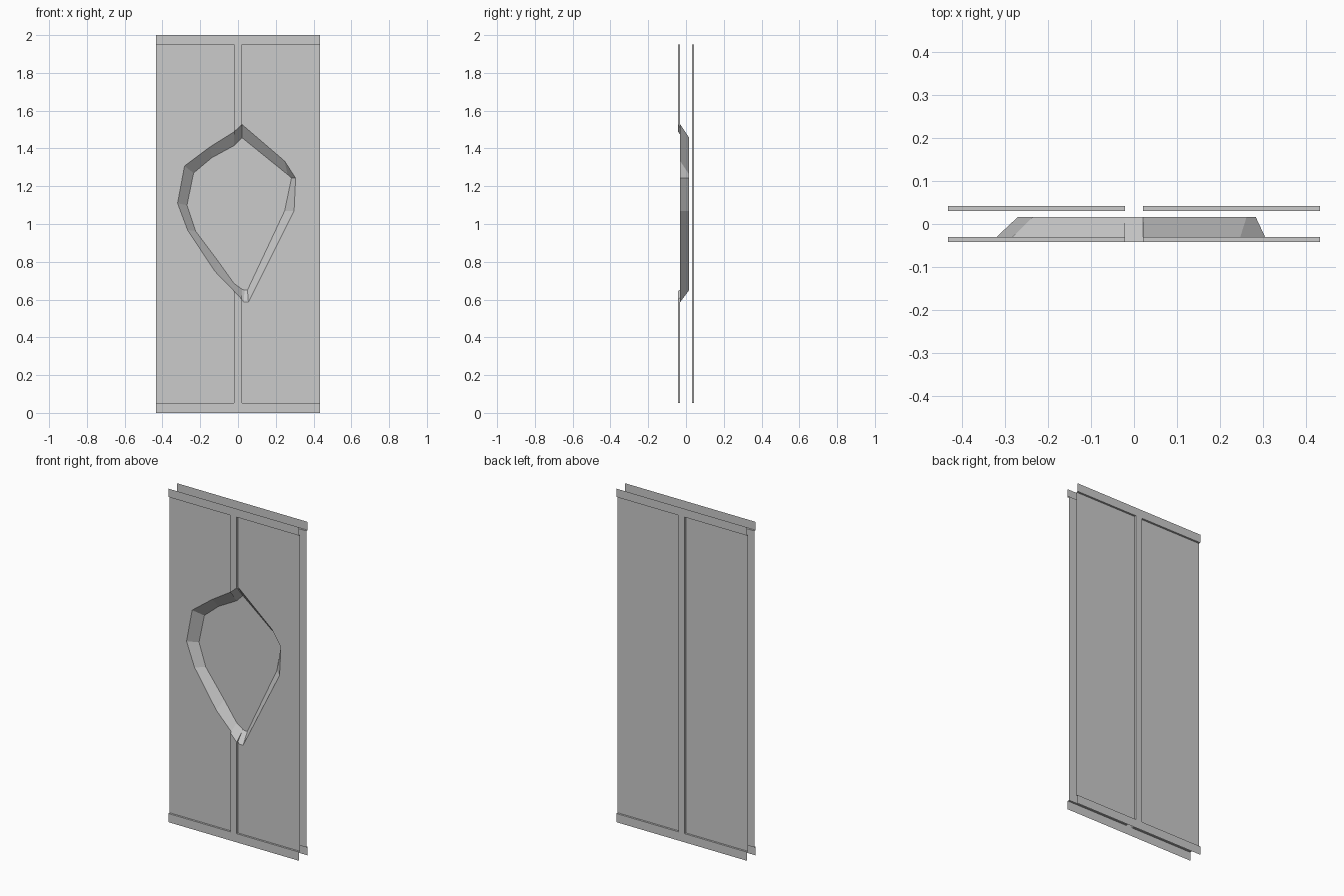
import bpy, bmesh

if "Cube" in bpy.data.objects:
    bpy.data.objects.remove(bpy.data.objects["Cube"])

W, M = 0.433, 0.021            # half width, half width of the centre strip
LOW, HIGH = 0.052, 1.95        # recessed panels' bottom and top
Y_OUT, Y_IN, Y_DENT = 0.042, 0.0305, 0.0165


def finish(name, polys, facing):
    """Build a sheet from polygons, weld it and face it towards +y or -y."""
    bm = bmesh.new()
    for poly in polys:
        bm.faces.new([bm.verts.new(p) for p in poly])
    bmesh.ops.remove_doubles(bm, verts=bm.verts[:], dist=0.0002)
    bmesh.ops.recalc_face_normals(bm, faces=bm.faces[:])
    bm.normal_update()
    biggest = max(bm.faces, key=lambda f: f.calc_area())
    if biggest.normal.y * facing < 0:
        bmesh.ops.reverse_faces(bm, faces=bm.faces[:])
    me = bpy.data.meshes.new(name)
    bm.to_mesh(me)
    bm.free()
    ob = bpy.data.objects.new(name, me)
    bpy.context.collection.objects.link(ob)
    return ob


def sheet(name, s, chains, strips):
    """Rails and centre strip with two recessed panels; chains are the
    panels' inner edges (bottom to top), strips the pieces of centre strip."""
    out = lambda x, z: (x, s * Y_OUT, z)
    inn = lambda x, z: (x, s * Y_IN, z)
    polys = []
    for z, end in ((LOW, 0), (HIGH, 2)):
        # rail and the ledges of both panels
        polys.append([out(x, z) for x in (-W, -M, M, W)] + [out(W, end), out(-W, end)])
        for a, b in ((-W, -M), (M, W)):
            polys.append([out(a, z), out(b, z), inn(b, z), inn(a, z)])
    # panels
    for side, chain in zip((-1, 1), chains):
        x = side * W
        polys.append([inn(x, LOW), inn(side * M, LOW)] + [inn(*p) for p in chain]
                     + [inn(side * M, HIGH), inn(x, HIGH)])
    # centre strip and its side walls
    for (l0, r0), (l1, r1) in strips:
        polys.append([out(-M, l0), out(M, r0), out(M, r1), out(-M, l1)])
        for x, a, b in ((-M, l0, l1), (M, r0, r1)):
            polys.append([out(x, a), out(x, b), inn(x, b), inn(x, a)])
    return finish(name, polys, s)


# Dent outline: left and right rims, bottom to top, and matching floor points
rim_l = [(-M, .645), (-.123, .75), (-.267, .968), (-.32, 1.11),
         (-.283, 1.307), (-.15, 1.407), (-M, 1.488)]
rim_r = [(M, .60), (.03, .587), (.055, .587), (.297, 1.07),
         (.305, 1.243), (.247, 1.333), (M, 1.527)]
floor_l = [(-M, .685), (-.103, .80), (-.225, .963), (-.27, 1.10),
           (-.235, 1.27), (-.14, 1.35), (-M, 1.415)]
floor_r = [(M, .655), (.035, .65), (.05, .65), (.247, 1.07),
           (.283, 1.243), (.262, 1.262), (M, 1.457)]

# Front and back sheets
sheet("front_sheet", -1, (rim_l, rim_r),
      [((LOW, LOW), (rim_l[0][1], rim_r[0][1])),
       ((rim_l[-1][1], rim_r[-1][1]), (HIGH, HIGH))])
sheet("back_sheet", 1, ([], []), [((LOW, LOW), (HIGH, HIGH))])

# Dent: sloping walls, steps beside the centre strip, and flat floor
rim, floor = rim_l + rim_r[::-1], floor_l + floor_r[::-1]
n = len(rim)
bottom = [(x, Y_DENT, z) for x, z in floor]
polys = [bottom]
for i in range(n):
    j = (i + 1) % n
    on_strip = abs(rim[i][0]) <= M and abs(rim[j][0]) <= M
    y = -Y_OUT if on_strip else -Y_IN
    polys.append([(rim[i][0], y, rim[i][1]), (rim[j][0], y, rim[j][1]), bottom[j], bottom[i]])
    if abs(rim[i][0]) <= M:
        x, z = rim[i]
        polys.append([(x, -Y_OUT, z), (x, -Y_IN, z), bottom[i]])
finish("dent", polys, -1)
